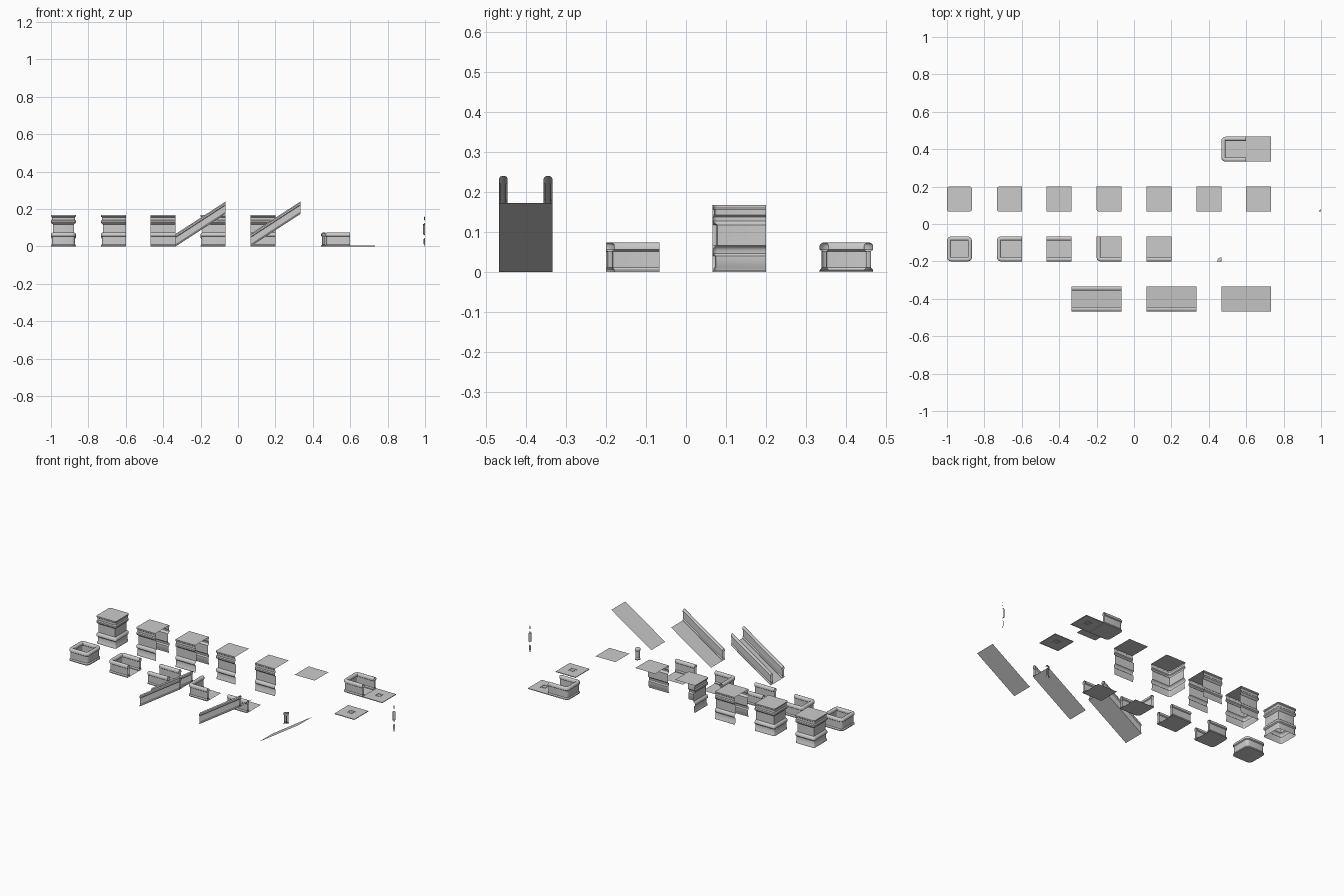
import bpy, bmesh, math
from mathutils import Vector

if "Cube" in bpy.data.objects:
    bpy.data.objects.remove(bpy.data.objects["Cube"])

A = 1 / 15           # half a tile
H = 0.167            # block height
SLOPE = 0.173 / (4 * A)

# Cross-sections: (inset from tile edge, height)
CLIFF = [(0.003, 0), (0.003, 0.008), (0.007, 0.014), (0.007, 0.04), (0, 0.046), (0, 0.056),
         (0.004, 0.062), (0.011, 0.066), (0.011, 0.118), (0.004, 0.123), (0, 0.128),
         (0, 0.137), (0.005, 0.142), (0.005, 0.156), (0, 0.16), (0, H)]
RAIL = [(0, 0), (0, 0.005), (0.005, 0.011), (0.005, 0.052), (0, 0.056), (0, 0.066), (0.003, 0.071),
        (0.008, 0.0735), (0.014, 0.0735), (0.019, 0.071), (0.022, 0.066), (0.022, 0.056),
        (0.017, 0.052), (0.017, 0.011), (0.022, 0.005), (0.022, 0)]
RAMP_RAIL = [(d, z * 0.067 / 0.0735) for d, z in RAIL]


def left_normal(p, q):
    t = (q - p).normalized()
    return Vector((-t.y, t.x))


def rounded_path(corners, r, closed=False, steps=4):
    """List of (point, inward normal), with rounded corners."""
    c = [Vector(p) for p in corners]
    n = len(c)
    out = []
    for i, p in enumerate(c):
        if not closed and i == 0:
            out.append((p, left_normal(p, c[1])))
        elif not closed and i == n - 1:
            out.append((p, left_normal(c[i - 1], p)))
        else:
            n0, n1 = left_normal(c[i - 1], p), left_normal(p, c[(i + 1) % n])
            centre = p + (n0 + n1) * r
            for k in range(steps + 1):
                a = math.pi / 2 * k / steps
                nn = n0 * math.cos(a) + n1 * math.sin(a)
                out.append((centre - nn * r, nn))
    return out


def sweep(bm, path, profile, closed=False, lift=lambda x: 0):
    rows = []
    for p, n in path:
        row = []
        for d, z in profile:
            q = p + n * d
            row.append(bm.verts.new((q.x, q.y, z + lift(q.x))))
        rows.append(row)
    for i in range(len(rows) if closed else len(rows) - 1):
        a, b = rows[i], rows[(i + 1) % len(rows)]
        for j in range(len(profile) - 1):
            bm.faces.new((a[j], b[j], b[j + 1], a[j + 1]))


def sheet(bm, pts, z=0.0, lift=lambda x: 0):
    bm.faces.new([bm.verts.new((p[0], p[1], z + lift(p[0]))) for p in pts])


def finish(bm, name, x, y):
    bmesh.ops.remove_doubles(bm, verts=bm.verts, dist=1e-5)
    me = bpy.data.meshes.new(name)
    bm.to_mesh(me)
    bm.free()
    ob = bpy.data.objects.new(name, me)
    ob.location = (x, y, 0)
    bpy.context.collection.objects.link(ob)
    bpy.ops.object.select_all(action='DESELECT')
    ob.select_set(True)
    bpy.context.view_layer.objects.active = ob
    bpy.ops.object.shade_smooth_by_angle(angle=math.radians(35))


BL, FL, FR, BR = (-A, A), (-A, -A), (A, -A), (A, A)
# Walled sides of each tile kind: wall paths, closed flag
KINDS = {
    "island": ([[BL, FL, FR, BR]], True),
    "end": ([[BR, BL, FL, FR]], False),
    "straight": ([[BR, BL], [FL, FR]], False),
    "corner": ([[BL, FL, FR]], False),
    "side": ([[FL, FR]], False),
}


def tile(name, kind, x, y, profile, radius, sheet_z):
    bm = bmesh.new()
    walls, closed = KINDS[kind]
    for w in walls:
        path = rounded_path(w, radius, closed)
        sweep(bm, path, profile, closed)
    outline = [FL, FR, BR, BL]
    if kind in ("island", "end", "corner"):
        outline = [p for p, n in path] + ([BR] if kind == "corner" else [])
    sheet(bm, outline, sheet_z)
    finish(bm, name, x, y)


# Raised blocks (back row) and walled floors (front row)
for i, kind in enumerate(KINDS):
    x = -1 + A + i * 4 * A
    tile("block_" + kind, kind, x, 2 * A, CLIFF, 0.012, H)
    tile("floor_" + kind, kind, x, -2 * A, RAIL, 0.0225, 0)
tile("hole_end", "end", 8 * A, 6 * A, RAIL, 0.0225, 0)

# Plain block top
bm = bmesh.new()
sheet(bm, [FL, FR, BR, BL], H)
finish(bm, "block_top", 6 * A, 2 * A)


# Inner corner fillers
def inner_corner(name, x, y, profile):
    bm = bmesh.new()
    path = []
    for k in range(7):
        a = math.pi - math.pi / 2 * k / 6
        path.append((Vector(FR), Vector((math.cos(a), math.sin(a)))))
    sweep(bm, path, profile)
    bmesh.ops.dissolve_degenerate(bm, dist=1e-5, edges=bm.edges)
    finish(bm, name, x, y)


inner_corner("block_inner_corner", 14 * A, 2 * A, CLIFF)
inner_corner("floor_inner_corner", 6 * A, -2 * A, RAIL)


# Ramps with two, one and no rails
def lift(x):
    return (x + 2 * A) * SLOPE


fl, fr, br, bl = (-2 * A, -A), (2 * A, -A), (2 * A, A), (-2 * A, A)
for name, x, rails in (("ramp_two_rails", -3 * A, [[fl, fr], [br, bl]]),
                       ("ramp_one_rail", 3 * A, [[fl, fr]]),
                       ("ramp_plain", 9 * A, [])):
    bm = bmesh.new()
    sheet(bm, [fl, fr, br, bl], 0, lift)
    for w in rails:
        sweep(bm, rounded_path(w, 0), RAMP_RAIL, False, lift)
    finish(bm, name, x, -6 * A)

# Thin plates with a small square recess ring
PLATE = [(0, 0), (0, 0.004), (A - 0.018, 0.004), (A - 0.018, 0.002),
         (A - 0.01, 0.002), (A - 0.01, 0.004)]
for name, y in (("plate_back", 6 * A), ("plate_front", 2 * A)):
    bm = bmesh.new()
    path = [(Vector(p), Vector((-math.copysign(1, p[0]), -math.copysign(1, p[1]))))
            for p in (FL, FR, BR, BL)]
    sweep(bm, path, PLATE, True)
    sheet(bm, [(-0.01, -0.01), (0.01, -0.01), (0.01, 0.01), (-0.01, 0.01)], 0.004)
    finish(bm, name, 10 * A, y)
